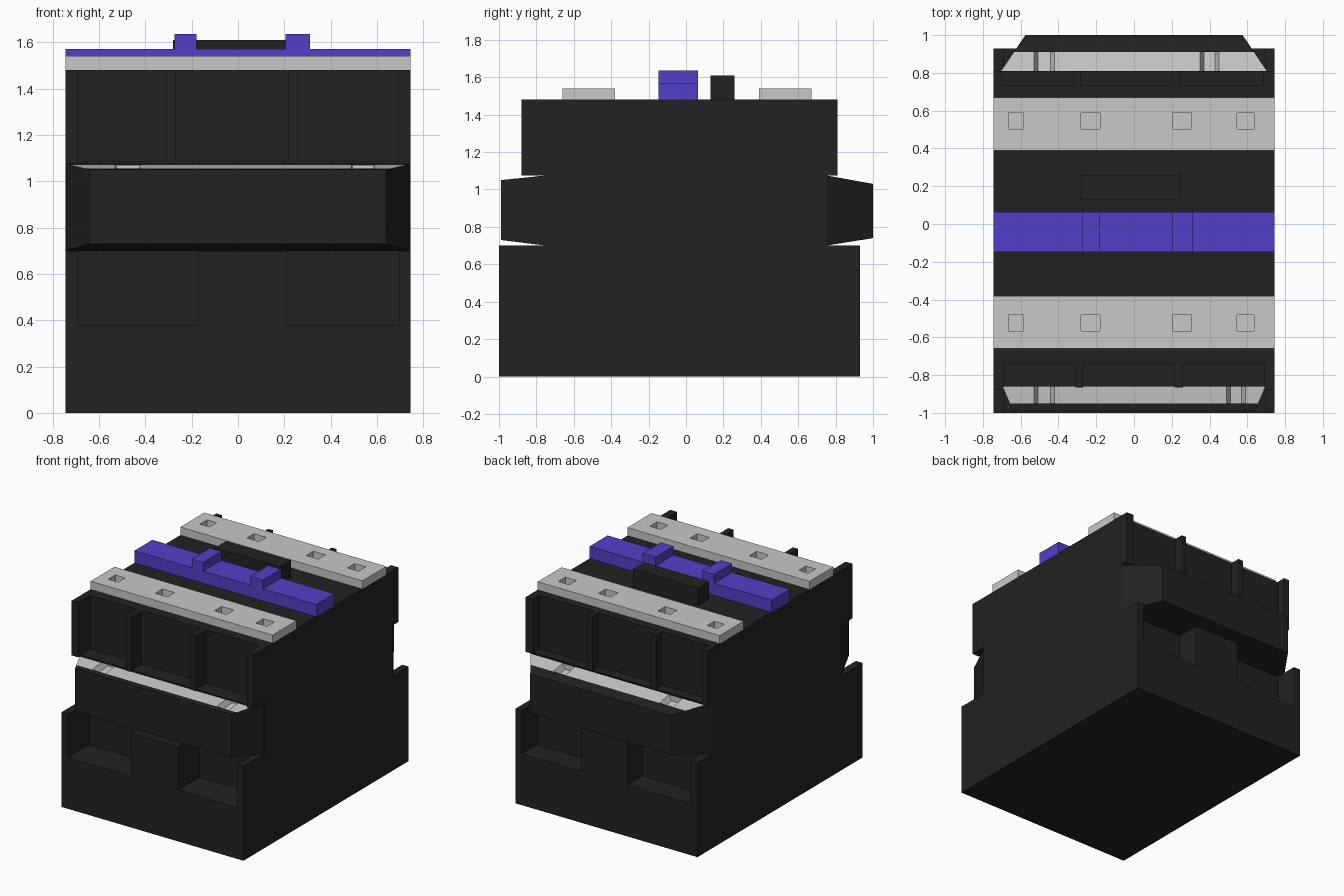
import bpy, bmesh
from mathutils import Vector

if "Cube" in bpy.data.objects:
    bpy.data.objects.remove(bpy.data.objects["Cube"])


def material(name, rgb):
    m = bpy.data.materials.new(name)
    m.diffuse_color = (*rgb, 1)
    m.use_nodes = True
    m.node_tree.nodes["Principled BSDF"].inputs["Base Color"].default_value = m.diffuse_color
    return m


BLACK = material("black plastic", (0.016, 0.016, 0.016))
GREY = material("light grey plastic", (0.58, 0.58, 0.58))
PURPLE = material("purple plastic", (0.086, 0.051, 0.58))
W = 0.745  # half width


def finish(bm, name, *mats):
    bmesh.ops.recalc_face_normals(bm, faces=bm.faces)
    me = bpy.data.meshes.new(name)
    bm.to_mesh(me)
    bm.free()
    for m in mats:
        me.materials.append(m)
    ob = bpy.data.objects.new(name, me)
    bpy.context.collection.objects.link(ob)
    return ob


def prism(name, outline, axis, lo, hi, mat):
    """Extrude an outline: (x, y) along z, or (x, z) along y."""
    bm = bmesh.new()
    co = (lambda a, b, d: (a, b, d)) if axis == 'z' else (lambda a, b, d: (a, d, b))
    f = bm.faces.new([bm.verts.new(co(a, b, lo)) for a, b in outline])
    g = bmesh.ops.extrude_face_region(bm, geom=[f])
    vs = [e for e in g['geom'] if isinstance(e, bmesh.types.BMVert)]
    bmesh.ops.translate(bm, verts=vs, vec=Vector(co(0, 0, hi - lo)))
    return finish(bm, name, mat)


def rect(x0, x1, y0, y1):
    return [(x0, y0), (x1, y0), (x1, y1), (x0, y1)]


def comb(front, front_inner, back, back_inner, front_gaps, back_gaps, front_rib, back_rib):
    """Plan outline with pockets cut into the front and back edges."""
    pts = [(-W, front)]
    for i, (a, b) in enumerate(front_gaps):
        ya = front if i == 0 else front_rib
        yb = front if i == len(front_gaps) - 1 else front_rib
        pts += [(a, ya), (a, front_inner), (b, front_inner), (b, yb)]
    pts += [(W, front), (W, back)]
    for i, (a, b) in enumerate(reversed(back_gaps)):
        yb = back if i == 0 else back_rib
        ya = back if i == len(back_gaps) - 1 else back_rib
        pts += [(b, yb), (b, back_inner), (a, back_inner), (a, ya)]
    pts.append((-W, back))
    return pts


# Lower housing: solid base, then a storey with two open pockets at each end
prism("base", rect(-W, W, -1.0, 0.93), 'z', 0, 0.38, BLACK)
gaps = [(-0.69, -0.17), (0.21, 0.695)]
prism("lower_housing", comb(-1.0, -0.75, 0.93, 0.75, gaps, gaps, -1.0, 0.93),
      'z', 0.38, 0.70, BLACK)

# Middle core and upper housing with ribbed terminal bays
prism("middle_core", rect(-W, W, -0.76, 0.75), 'z', 0.70, 1.075, BLACK)
prism("bay_floor", rect(-W, W, -0.86, 0.81), 'z', 1.075, 1.085, BLACK)
prism("upper_housing",
      comb(-0.88, -0.74, 0.81, 0.735,
           [(-0.69, -0.31), (-0.27, 0.215), (0.26, 0.69)],
           [(-0.70, -0.32), (-0.28, 0.20), (0.24, 0.685)], -0.865, 0.81),
      'z', 1.075, 1.48, BLACK)


def terminal_ledge(name, y0, y1, half1, z_lo, z_hi, band, notches):
    """Tapered block with a light band on top and two sunken notches."""
    bm = bmesh.new()
    rings = []
    for y, h, lo, hi in ((y0, W, 0.70, 1.075), (y1, half1, z_lo, z_hi)):
        rings.append([bm.verts.new((x, y, z)) for x, z in rect(-h, h, lo, hi)])
    a, b = rings
    bm.faces.new(a)
    bm.faces.new(b)
    for i in range(4):
        j = (i + 1) % 4
        bm.faces.new((a[i], a[j], b[j], b[i]))
    bmesh.ops.recalc_face_normals(bm, faces=bm.faces)
    cuts = [((0, y, 0), (0, 1, 0)) for y in band]
    cuts += [((x, 0, 0), (1, 0, 0)) for n in notches for x in n]
    for co, no in cuts:
        bmesh.ops.bisect_plane(bm, geom=bm.verts[:] + bm.edges[:] + bm.faces[:],
                               plane_co=co, plane_no=no)
    sunk = []
    for f in bm.faces:
        c = f.calc_center_median()
        if f.normal.z > 0.8 and min(band) < c.y < max(band):
            f.material_index = 1
            if any(n[0] < c.x < n[1] for n in notches):
                sunk.append(f)
    # Push the notch floors down, slightly narrowed
    for f in bmesh.ops.extrude_discrete_faces(bm, faces=sunk)['faces']:
        c = f.calc_center_median()
        for v in f.verts:
            v.co.x = c.x + (v.co.x - c.x) * 0.6
            v.co.z -= 0.04
    return finish(bm, name, BLACK, GREY)


terminal_ledge("front_terminal_ledge", -0.75, -0.99, 0.64, 0.73, 1.05,
               (-0.80, -0.95), [(-0.53, -0.42), (0.49, 0.59)])
terminal_ledge("back_terminal_ledge", 0.75, 1.0, 0.575, 0.74, 1.03,
               (0.80, 0.91), [(-0.53, -0.42), (0.35, 0.45)])


def marker_strip(name, y0, y1, hole_y):
    """Light strip on top with four square sockets."""
    xs = [-W]
    for c, w in ((-0.625, 0.08), (-0.23, 0.10), (0.255, 0.10), (0.59, 0.09)):
        xs += [c - w / 2, c + w / 2]
    xs.append(W)
    ys = [y0, hole_y - 0.042, hole_y + 0.042, y1]
    bm = bmesh.new()
    grid = [[bm.verts.new((x, y, 1.48)) for y in ys] for x in xs]
    for i in range(len(xs) - 1):
        for j in range(3):
            bm.faces.new((grid[i][j], grid[i + 1][j], grid[i + 1][j + 1], grid[i][j + 1]))
    g = bmesh.ops.extrude_face_region(bm, geom=bm.faces[:])
    top = [e for e in g['geom'] if isinstance(e, bmesh.types.BMFace)]
    bmesh.ops.translate(bm, verts=list({v for f in top for v in f.verts}), vec=(0, 0, 0.06))
    holes = []
    for f in top:
        c = f.calc_center_median()
        if ys[1] < c.y < ys[2] and any(xs[k] < c.x < xs[k + 1] for k in (1, 3, 5, 7)):
            holes.append(f)
    for f in bmesh.ops.extrude_discrete_faces(bm, faces=holes)['faces']:
        for v in f.verts:
            v.co.z -= 0.05
    return finish(bm, name, GREY)


marker_strip("front_marker_strip", -0.66, -0.38, -0.525)
marker_strip("back_marker_strip", 0.39, 0.67, 0.545)

# Purple slide bar with two raised lugs
prism("slide_bar",
      [(-W, 1.48), (W, 1.48), (W, 1.57), (0.31, 1.57), (0.31, 1.635), (0.205, 1.635),
       (0.205, 1.57), (-0.18, 1.57), (-0.18, 1.635), (-0.275, 1.635), (-0.275, 1.57), (-W, 1.57)],
      'y', -0.148, 0.063, PURPLE)

# Small black latch block behind the bar
prism("latch_block", rect(-0.28, 0.25, 0.13, 0.26), 'z', 1.47, 1.61, BLACK)
